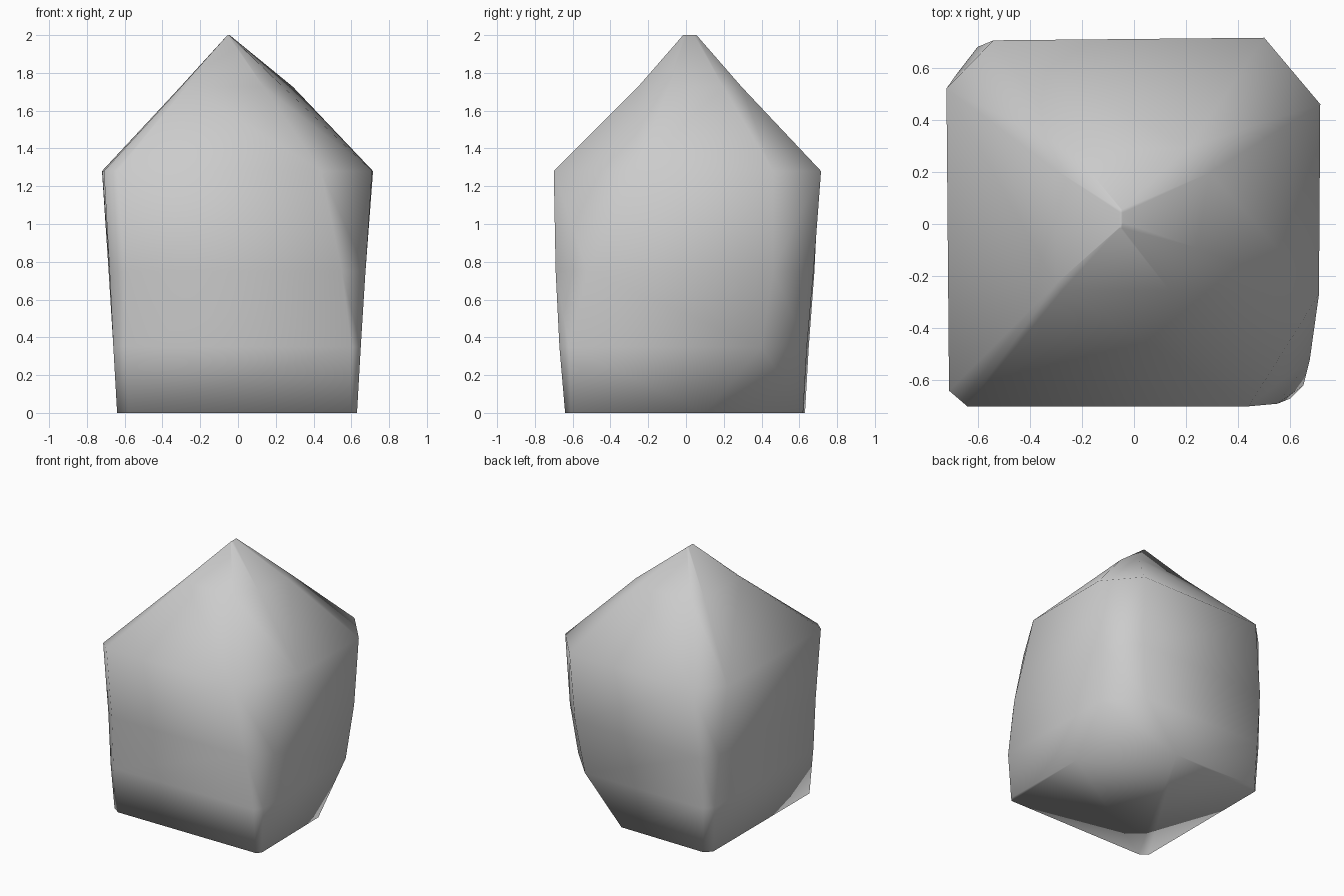
import bpy, bmesh

if "Cube" in bpy.data.objects:
    bpy.data.objects.remove(bpy.data.objects["Cube"])

# Cross-sections: two points per corner, order front-left, front-right, back-right, back-left
LEVELS = [
    (0.00, [(-.64, -.60), (-.58, -.64), (.60, -.64), (.63, -.61), (.62, .10), (.12, .62), (-.59, .63), (-.64, .58)]),
    (0.35, [(-.66, -.62), (-.60, -.67), (.60, -.67), (.65, -.62), (.645, .40), (.42, .64), (-.60, .65), (-.66, .59)]),
    (0.75, [(-.68, -.62), (-.60, -.69), (.55, -.69), (.675, -.52), (.675, .46), (.48, .675), (-.60, .68), (-.685, .57)]),
    (1.28, [(-.71, -.64), (-.64, -.70), (.44, -.70), (.71, -.27), (.715, .46), (.50, .715), (-.54, .705), (-.72, .52)]),
]
APEX = (-.05, .02)

bm = bmesh.new()


def ring(z, points):
    return [bm.verts.new((x, y, z)) for x, y in points]


def bridge(a, b):
    for i in range(len(a)):
        j = (i + 1) % len(a)
        bm.faces.new((a[i], a[j], b[j], b[i]))


# Tapered body with chamfered corners
rings = [ring(z, p) for z, p in LEVELS]

# Pointed top with a fuller back-right ridge
t = 0.62
mid = []
for i, (x, y) in enumerate(LEVELS[-1][1]):
    mx, my = x + (APEX[0] - x) * t, y + (APEX[1] - y) * t
    if i in (4, 5):
        mx, my = mx + .05, my + .01
    mid.append((mx, my))
rings.append(ring(1.28 + .72 * t, mid))
rings.append(ring(2.0, [(APEX[0] + .008 * x, APEX[1] + .05 * y) for x, y in LEVELS[-1][1]]))

for a, b in zip(rings, rings[1:]):
    bridge(a, b)
bm.faces.new(rings[-1])
bm.faces.new(list(reversed(rings[0])))
bmesh.ops.triangulate(bm, faces=bm.faces[:])
bmesh.ops.recalc_face_normals(bm, faces=bm.faces[:])
for f in bm.faces:
    f.smooth = True

mesh = bpy.data.meshes.new("pointed_stone")
bm.to_mesh(mesh)
bm.free()
stone = bpy.data.objects.new("pointed_stone", mesh)
bpy.context.collection.objects.link(stone)
